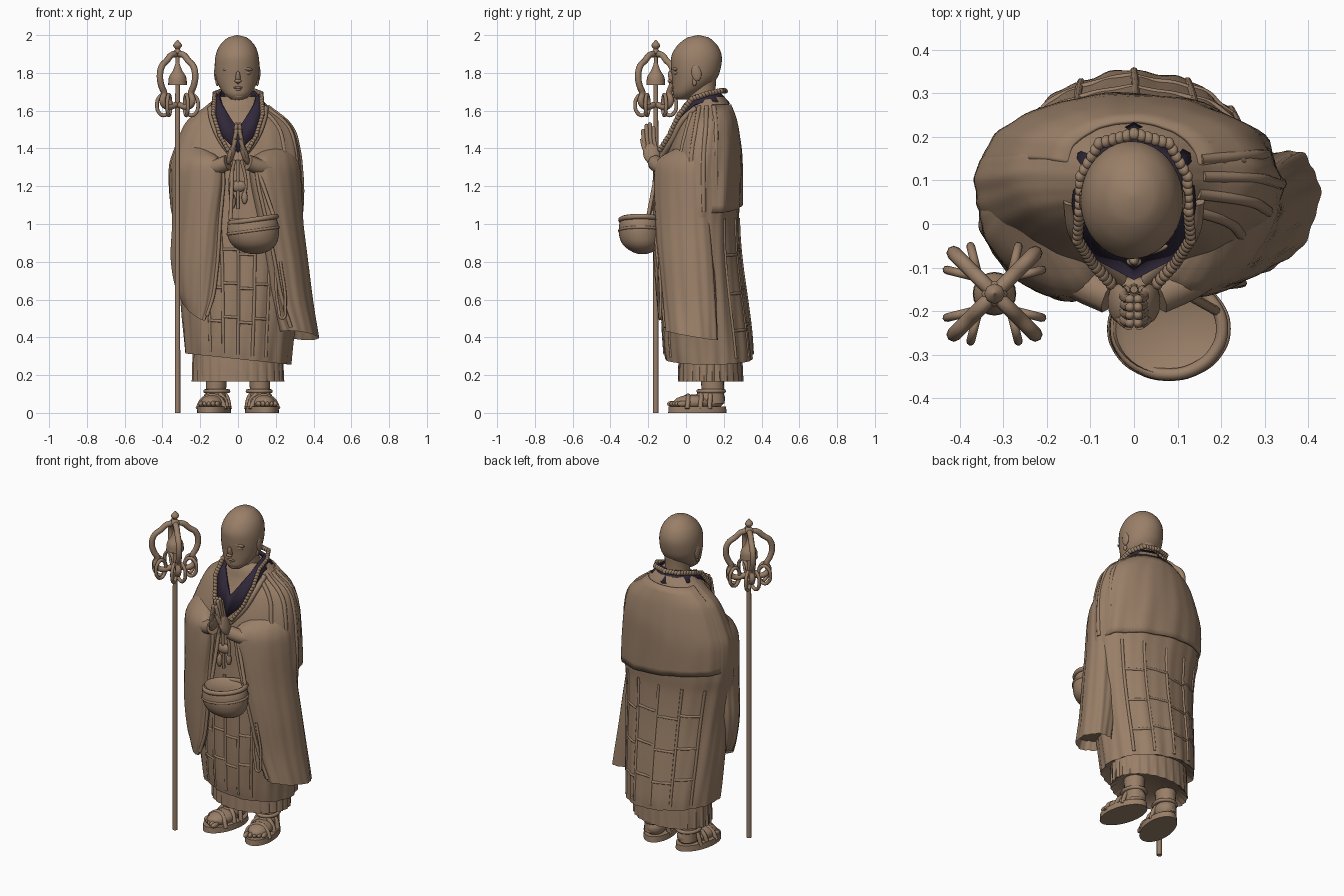
import bpy, bmesh, math
from mathutils import Vector, Matrix, Euler
from math import sin, cos, pi

if "Cube" in bpy.data.objects:
    bpy.data.objects.remove(bpy.data.objects["Cube"])


def material(name, rgb):
    m = bpy.data.materials.new(name)
    m.diffuse_color = (*rgb, 1)
    m.use_nodes = True
    m.node_tree.nodes["Principled BSDF"].inputs["Base Color"].default_value = m.diffuse_color
    return m


BROWN = material("bronze_brown", (0.32, 0.212, 0.138))
NAVY = material("dark_navy", (0.030, 0.021, 0.042))


def finish(name, bm, mat=BROWN, angle=50):
    bmesh.ops.recalc_face_normals(bm, faces=bm.faces[:])
    me = bpy.data.meshes.new(name)
    bm.to_mesh(me)
    bm.free()
    me.materials.append(mat)
    ob = bpy.data.objects.new(name, me)
    bpy.context.collection.objects.link(ob)
    bpy.ops.object.select_all(action='DESELECT')
    ob.select_set(True)
    bpy.context.view_layer.objects.active = ob
    bpy.ops.object.shade_smooth_by_angle(angle=math.radians(angle))
    return ob


def at(rings, z):
    """Smoothly interpolated section (cx, cy, rx, ry, angle) at height z; rings run downwards."""
    n = len(rings)
    i = 0
    while i < n - 2 and z < rings[i + 1][0]:
        i += 1
    a, b = rings[i], rings[i + 1]
    p, q = rings[max(i - 1, 0)], rings[min(i + 2, n - 1)]
    h = b[0] - a[0]
    s = min(max((z - a[0]) / h, 0), 1)
    out = []
    for k in range(1, 6):
        m0 = (b[k] - p[k]) / (b[0] - p[0]) * h
        m1 = (q[k] - a[k]) / (q[0] - a[0]) * h
        out.append((2*s**3 - 3*s*s + 1)*a[k] + (s**3 - 2*s*s + s)*m0 + (3*s*s - 2*s**3)*b[k] + (s**3 - s*s)*m1)
    return out


def point(rings, z, t, fold=(0, 1), tilt=0, scale=1, off=0):
    cx, cy, rx, ry, ang = at(rings, z)
    w = min(max((rings[0][0] - z) / (rings[0][0] - rings[-1][0]), 0), 1)
    k = fold[0] * (0.3 + 0.7*w) * (0.6*sin(fold[1]*t + 3*sin(2.3*z)) + 0.4*sin((2*fold[1] + 1)*t - 5*z))
    k = (1 + k) * scale
    x, y = (rx + off)*k*cos(t), (ry + off)*k*sin(t)
    return Vector((cx + x*cos(ang) - y*sin(ang), cy + x*sin(ang) + y*cos(ang), z + tilt*w**3*cos(t)))


def loft(name, rings, seg=48, rows=24, fold=(0, 1), tilt=0, cap=0.03, mat=BROWN):
    rings = [tuple(r) + (0,)*(6 - len(r)) for r in rings]
    bm = bmesh.new()
    top, bot = rings[0][0], rings[-1][0]
    levels = [(top, .85, -cap)] + [(top + (bot - top)*i/rows, 1, 0) for i in range(rows + 1)] + [(bot, .85, cap)]
    loops = []
    for z, s, dz in levels:
        loops.append([bm.verts.new(point(rings, z, 2*pi*j/seg, fold, tilt, s) + Vector((0, 0, dz))) for j in range(seg)])
    for a, b in zip(loops, loops[1:]):
        for j in range(seg):
            bm.faces.new((a[j], a[(j + 1) % seg], b[(j + 1) % seg], b[j]))
    bm.faces.new(loops[0])
    bm.faces.new(loops[-1])
    return finish(name, bm, mat)


def tube(name, pts, r, cyclic=False, mat=BROWN):
    cu = bpy.data.curves.new(name, 'CURVE')
    cu.dimensions = '3D'
    cu.bevel_depth, cu.bevel_resolution, cu.resolution_u, cu.use_fill_caps = r, 2, 5, True
    sp = cu.splines.new('BEZIER')
    sp.bezier_points.add(len(pts) - 1)
    for bp, p in zip(sp.bezier_points, pts):
        bp.co = p
        bp.handle_left_type = bp.handle_right_type = 'AUTO'
    sp.use_cyclic_u = cyclic
    cu.materials.append(mat)
    ob = bpy.data.objects.new(name, cu)
    bpy.context.collection.objects.link(ob)
    bpy.ops.object.select_all(action='DESELECT')
    ob.select_set(True)
    bpy.context.view_layer.objects.active = ob
    bpy.ops.object.convert(target='MESH')
    bpy.ops.object.shade_smooth_by_angle(angle=math.radians(50))


def blobs(name, items, mat=BROWN):
    """Several ellipsoids in one object: (location, radii, rotation)."""
    bm = bmesh.new()
    for loc, rad, rot in items:
        M = Matrix.Translation(loc) @ Euler(rot).to_matrix().to_4x4() @ Matrix.Diagonal((*rad, 1))
        bmesh.ops.create_uvsphere(bm, u_segments=14, v_segments=9, radius=1, matrix=M)
    return finish(name, bm, mat)


def box(x0, x1, y0, y1):
    return ((x0 + x1)/2, (y0 + y1)/2, (x1 - x0)/2, (y1 - y0)/2)


# main robe
FOLD = (0.024, 11)
robe = [(z, *box(*b), 0) for z, b in [
    (1.675, (-.11, .11, .03, .20)), (1.64, (-.15, .145, 0, .225)), (1.60, (-.20, .185, -.01, .243)),
    (1.55, (-.265, .26, -.03, .26)), (1.5, (-.295, .295, -.055, .27)), (1.4, (-.335, .325, -.09, .283)),
    (1.3, (-.365, .335, -.11, .286)), (1.1, (-.36, .34, -.12, .282)), (1.0, (-.34, .33, -.125, .278)),
    (.8, (-.315, .32, -.13, .292)), (.55, (-.30, .305, -.13, .325)), (.35, (-.285, .285, -.12, .35)),
    (.285, (-.28, .28, -.11, .352))]]
loft("robe", robe, 128, 60, FOLD, tilt=-.03, cap=.03)
surf = lambda t, z, off=0.003: point(robe, z, t, FOLD, -.03, 1, off)

# back drape, its side edges sinking into the robe
bm = bmesh.new()
grid = [[bm.verts.new(surf(pi*(.06 + .86*i/48), 1.63 - (.53 + .04*cos(i/48*pi))*j/14,
                           -.008 + (.012 + .008*j/14)*min(1, sin(pi*i/48)*2.5) + .003*sin(i*.7 + j*.25)*j/14))
         for i in range(49)] for j in range(15)]
for a, b in zip(grid, grid[1:]):
    for i in range(48):
        bm.faces.new((a[i], a[i + 1], b[i + 1], b[i]))
mod = finish("back_drape", bm).modifiers.new("thickness", 'SOLIDIFY')
mod.thickness, mod.offset = .010, 0

# patchwork seams on the front and back of the robe
for c, half, zs in ((-pi/2, .55, (.48, .66, .84)), (pi/2, .9, (.45, .64, .84))):
    for z in zs:
        for k in range(4):
            t0 = c + half*(k/2 - 1)
            tube("patch_seam_across", [surf(t0 + half*i/6, z + .025*(k % 2), -.002) for i in range(4)], .008)
    for k in range(-2, 3):
        tube("patch_seam_down", [surf(c + half*k/2, .31 + .12*i, -.002) for i in range(7)], .009)
# shoulder folds on the draped side
for t0 in (-.75, -.4, -.05, .3, .6):
    tube("shoulder_fold", [surf(t0 + .12*i/5, 1.62 - .11*i, -.006) for i in range(6)], .013)

# under skirt
loft("under_skirt", [(.40, 0, .13, .235, .16), (.28, 0, .13, .238, .168), (.165, 0, .13, .24, .172)],
     156, 10, (.025, 26), cap=.03)


# hanging sleeves: section given by front-inner end, back-outer end and half thickness
def sleeve(name, rows, tilt):
    rings = [(z, (x1 + x2)/2, (y1 + y2)/2, math.hypot(x2 - x1, y2 - y1)/2, t, math.atan2(y2 - y1, x2 - x1))
             for z, x1, y1, x2, y2, t in rows]
    loft(name, rings, 72, 40, (.05, 7), tilt, .05)
    tube(name + "_edge", [point(rings, 1.33 + (rows[-1][0] + .02 - 1.33)*i/8, .18 + pi, (.05, 7), tilt, 1, .002)
                          for i in range(9)], .010)


sleeve("right_sleeve", [(1.41, -.20, -.03, -.30, .07, .03), (1.35, -.11, -.13, -.325, .07, .075),
                        (1.28, -.085, -.15, -.34, .07, .095), (1.0, -.11, -.155, -.33, .07, .095),
                        (.8, -.125, -.15, -.34, .06, .085), (.62, -.15, -.145, -.315, .03, .06),
                        (.54, -.18, -.14, -.285, .0, .035)], .05)
sleeve("left_sleeve", [(1.41, .17, -.03, .27, .07, .03), (1.35, .09, -.13, .30, .09, .075),
                       (1.28, .08, -.15, .31, .10, .095), (1.0, .14, -.15, .315, .12, .095),
                       (.8, .18, -.135, .33, .14, .1), (.6, .215, -.115, .35, .155, .1),
                       (.41, .27, -.10, .375, .165, .095)], -.025)

# head and neck
loft("head", [(2.0, -.003, .065, .004, .004), (1.992, -.003, .065, .04, .045), (1.975, -.003, .063, .066, .075),
              (1.94, -.004, .06, .096, .11), (1.89, -.005, .056, .114, .133), (1.83, -.005, .053, .118, .132),
              (1.77, -.005, .045, .111, .118), (1.72, -.004, .022, .092, .092), (1.685, -.003, -.006, .066, .062),
              (1.66, -.003, -.02, .035, .032)], 40, 30, cap=0)
loft("neck", [(1.78, 0, .085, .072, .075), (1.68, 0, .085, .07, .072), (1.55, 0, .09, .09, .085)], 32, 6)
face = [((0, -.079, 1.775), (.013, .014, .036), (.25, 0, 0)), ((0, -.086, 1.757), (.018, .011, .010), (0, 0, 0)),
        ((0, -.069, 1.722), (.026, .008, .006), (0, 0, 0)), ((0, -.064, 1.711), (.02, .008, .006), (0, 0, 0)),
        ((0, -.048, 1.678), (.03, .016, .016), (0, 0, 0))]
for s in (-1, 1):
    face += [((s*.045, -.060, 1.822), (.036, .009, .009), (0, s*.15, s*.3)),
             ((s*.046, -.055, 1.80), (.025, .009, .010), (0, 0, s*.35)),
             ((s*.113 - .004, .055, 1.80), (.010, .026, .044), (.15, 0, 0)),
             ((s*.106 - .004, .045, 1.755), (.009, .012, .025), (0, 0, 0))]
blobs("face_and_ears", face)

# dark crossed collar, standing up at the back of the neck
inner = [(0, .17, 1.70), (.085, .14, 1.70), (.10, .05, 1.68), (.085, -.005, 1.635), (.052, -.036, 1.58), (0, -.078, 1.50)]
outer = [(0, .228, 1.635), (.125, .16, 1.645), (.138, .05, 1.635), (.128, -.022, 1.57), (.088, -.075, 1.47), (0, -.122, 1.38)]
bm = bmesh.new()
for s in (-1, 1):
    rows = [[bm.verts.new((s*x, y, z)) for x, y, z in r] for r in (inner, outer)]
    for i in range(5):
        bm.faces.new((rows[0][i], rows[0][i + 1], rows[1][i + 1], rows[1][i]))
bmesh.ops.remove_doubles(bm, verts=bm.verts[:], dist=.0005)
mod = finish("inner_collar", bm, NAVY).modifiers.new("thickness", 'SOLIDIFY')
mod.thickness, mod.offset = .014, 0
for s in (-1, 1):
    tube("robe_lapel", [(s*(x + .008), y + .004, z - .02) for x, y, z in outer[2:5]] + [(s*.03, -.128, 1.36)], .016)

# twisted rope of beads around the neck
side = [Vector(p) for p in [(0, .207, 1.705), (.08, .185, 1.705), (.122, .11, 1.69), (.125, .03, 1.66),
                            (.13, -.035, 1.58), (.095, -.09, 1.465), (.045, -.145, 1.38)]]
beads = []
for s in (-1, 1):
    for a, b in zip(side, side[1:]):
        n = max(1, round((b - a).length/.018))
        for i in range(n):
            p = a.lerp(b, i/n)
            beads.append(((s*p.x, p.y, p.z), (.012, .014, .016), (.6, s*.5, 0)))
blobs("bead_rope", beads)

# praying hands and forearms
hands = []
for s in (-1, 1):
    tube("forearm", [(s*.24, -.05, 1.30), (s*.13, -.13, 1.30), (s*.055, -.165, 1.325)], .042)
    hands.append(((s*.034, -.183, 1.375), (.02, .045, .065), (.2, -s*.3, 0)))
    for i in range(4):
        y = -.155 - .018*i
        tip = 1.505 + (.01, .03, .022, -.005)[i]
        tube("finger", [(s*.027, y, 1.38), (s*.02, y - .014, 1.44), (s*.009, y - .018, tip - .01)], .0115)
        hands.append(((s*.009, y - .018, tip - .01), (.0115, .0115, .014), (0, 0, 0)))
    tube("thumb", [(s*.04, -.20, 1.36), (s*.026, -.222, 1.405), (s*.012, -.232, 1.45)], .012)
blobs("praying_hands", hands)

# hanging cords and tassels below the hands
for x, z in ((-.03, 1.10), (0, 1.08), (.03, 1.12)):
    tube("cord", [(x*.6, -.15, 1.34), (x*1.4, -.145, 1.22), (x, -.14, z)], .009)
blobs("tassels", [((-.03, -.14, 1.12), (.018, .015, .04), (0, 0, 0)), ((0, -.14, 1.20), (.05, .02, .03), (0, 0, 0)),
                  ((.035, -.14, 1.14), (.016, .015, .035), (0, 0, 0))])
tube("hanging_loop", [(.19, -.13, 1.05), (.2, -.135, .8), (.215, -.14, .55), (.235, -.14, .5), (.25, -.135, .56),
                      (.225, -.14, .8)], .008)

# begging bowl in its sling
bowl = [(1.03, .08, -.24, .122, .104), (1.0, .08, -.24, .134, .113), (.94, .08, -.24, .136, .114),
        (.885, .085, -.235, .112, .095), (.85, .09, -.23, .06, .05), (.84, .09, -.23, .02, .02)]
loft("bowl", bowl, 40, 16, cap=.012)
ring = lambda r, q, z: [(.08 + r*cos(i*pi/6), -.24 + q*sin(i*pi/6), z + .018*cos(i*pi/6)) for i in range(12)]
tube("bowl_rim", ring(.122, .105, 1.022), .014, True)
tube("bowl_band", ring(.134, .112, .965), .008, True)
for a, b in (((-.04, -.2, 1.02), (-.03, -.14, 1.3)), ((.19, -.2, 1.04), (.1, -.15, 1.3))):
    tube("bowl_strap", [a, (Vector(a) + Vector(b))/2, b], .011)

# legs, feet and sandals
for s in (-1, 1):
    loft("leg", [(.34, s*.11, .14, .065, .07), (.16, s*.115, .14, .055, .06), (.05, s*.12, .145, .05, .06)], 24, 8)
    loft("sandal_sole", [(.035, s*.127, .06, .084, .155, s*.2), (0, s*.127, .06, .086, .157, s*.2)], 32, 2, cap=0)
    R = Matrix.Rotation(s*.2, 3, 'Z')
    put = lambda x, y, z: Vector((s*.127, .06, z)) + R @ Vector((s*x, y, 0))
    foot = [(put(0, -.02, .055), (.066, .11, .042), (0, 0, s*.2)), (put(0, .07, .075), (.06, .08, .06), (0, 0, s*.2))]
    foot += [(put(-.045 + .024*i, -.125 + .009*i, .048), (.0135, .03, .016), (0, 0, s*.2)) for i in range(5)]
    blobs("foot", foot)
    for y, h in ((-.07, .09), (.0, .105), (.05, .125)):
        tube("sandal_strap", [put(-.074, y, .02), put(-.05, y + .01, h*.75), put(0, y + .02, h),
                              put(.05, y + .01, h*.75), put(.074, y, .02)], .013)
    tube("ankle_strap", [put(.06*cos(i*pi/4), .075 + .068*sin(i*pi/4), .115) for i in range(8)], .011, True)

# ringed staff
SX, SY = -.32, -.16
loft("staff_pole", [(1.93, SX, SY, .010, .010), (1.6, SX, SY, .013, .013), (0, SX, SY, .0145, .0145)], 16, 6, cap=0)
loft("staff_finial", [(1.975, SX, SY, .002, .002), (1.945, SX, SY, .024, .024), (1.925, SX, SY, .012, .012),
                      (1.905, SX, SY, .03, .03), (1.89, SX, SY, .015, .015)], 8, 12, cap=0)
loft("staff_bell", [(1.86, SX, SY, .008, .008), (1.835, SX, SY, .016, .016), (1.81, SX, SY, .026, .026),
                    (1.78, SX, SY, .045, .045), (1.735, SX, SY, .05, .05)], 20, 10, cap=.01)
arm = [(.01, 1.90), (.045, 1.895), (.08, 1.865), (.118, 1.835), (.132, 1.78), (.12, 1.73), (.10, 1.69), (.112, 1.65),
       (.08, 1.62), (.015, 1.63)]
for q in range(4):
    a = pi/4 + q*pi/2
    u = Vector((cos(a), sin(a), 0))
    v = Vector((-sin(a), cos(a), 0))
    tube("staff_loop", [Vector((SX, SY, z)) + u*r for r, z in arm], .017)
    for d in (-.02, .02):
        c = Vector((SX, SY, 1.63)) + u*.085 + v*d
        w = (u + v*d*30).normalized()
        tube("staff_ring", [c + w*.036*cos(i*pi/4) + Vector((0, 0, .055*sin(i*pi/4))) for i in range(8)], .010, True)
